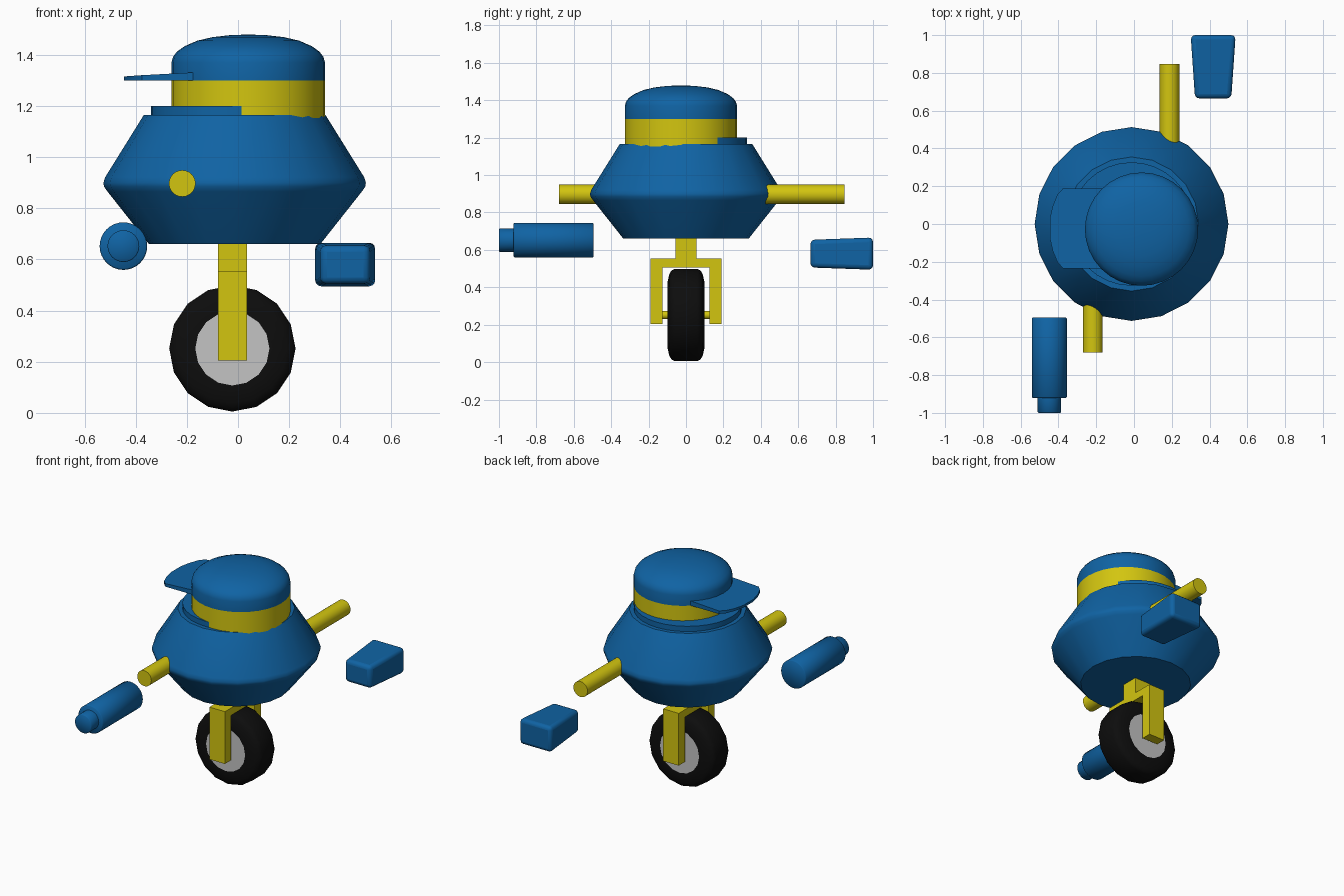
import bpy, bmesh, math
from mathutils import Matrix, Vector

if "Cube" in bpy.data.objects:
    bpy.data.objects.remove(bpy.data.objects["Cube"])


def material(name, rgb):
    m = bpy.data.materials.new(name)
    m.diffuse_color = (*rgb, 1)
    m.use_nodes = True
    m.node_tree.nodes["Principled BSDF"].inputs["Base Color"].default_value = m.diffuse_color
    return m


BLUE = material("blue paint", (0.005, 0.125, 0.37))
YELLOW = material("yellow paint", (0.65, 0.56, 0.005))
BLACK = material("black rubber", (0.004, 0.004, 0.004))
GREY = material("light grey metal", (0.55, 0.55, 0.55))
ALONG_Y = Matrix.Rotation(-math.pi / 2, 4, 'X')   # turns a z axis into +y


def finish(name, bm, mats, rule=None, angle=30):
    bmesh.ops.recalc_face_normals(bm, faces=bm.faces)
    if rule:
        for f in bm.faces:
            f.material_index = rule(f)
    me = bpy.data.meshes.new(name)
    bm.to_mesh(me)
    bm.free()
    ob = bpy.data.objects.new(name, me)
    bpy.context.collection.objects.link(ob)
    for m in mats:
        me.materials.append(m)
    bpy.ops.object.select_all(action='DESELECT')
    ob.select_set(True)
    bpy.context.view_layer.objects.active = ob
    bpy.ops.object.shade_smooth_by_angle(angle=math.radians(angle))
    return ob


def lathe(name, profile, centre, sides, mats, rule=None, axis=None, angle=30):
    """Turn (radius, height) points around an axis; end rings are capped."""
    bm = bmesh.new()
    rings = []
    for r, h in profile:
        rings.append([bm.verts.new((r * math.cos(2 * math.pi * i / sides),
                                    r * math.sin(2 * math.pi * i / sides), h))
                      for i in range(sides)])
    for a, b in zip(rings, rings[1:]):
        for i in range(sides):
            j = (i + 1) % sides
            bm.faces.new((a[i], a[j], b[j], b[i]))
    bm.faces.new(rings[0])
    bm.faces.new(rings[-1])
    place = Matrix.Translation(centre) @ (axis or Matrix())
    bmesh.ops.transform(bm, matrix=place, verts=bm.verts)
    return finish(name, bm, mats, rule, angle)


def loft(name, lower, upper, mat):
    """Join two matching outlines into a closed solid."""
    bm = bmesh.new()
    a = [bm.verts.new(p) for p in lower]
    b = [bm.verts.new(p) for p in upper]
    bm.faces.new(a)
    bm.faces.new(b)
    for i in range(len(a)):
        j = (i + 1) % len(a)
        bm.faces.new((a[i], a[j], b[j], b[i]))
    return finish(name, bm, [mat])


# Body: double cone with a softened waist, and a collar on top
lathe("body", [(0.335, 0.66), (0.497, 0.865), (0.511, 0.885), (0.513, 0.9),
               (0.506, 0.922), (0.355, 1.165)], (-0.013, 0, 0), 20, [BLUE])
lathe("collar", [(0.327, 1.15), (0.327, 1.2)], (-0.013, 0, 0), 32, [BLUE])

# Head: yellow band below, blue domed cap above
lathe("head", [(0.3, 1.1), (0.3, 1.3), (0.3, 1.37), (0.294, 1.392), (0.279, 1.412),
               (0.25, 1.433), (0.2, 1.455), (0.14, 1.469), (0.07, 1.477), (0.01, 1.479)],
      (0.04, -0.027, 0), 32, [BLUE, YELLOW],
      lambda f: 1 if f.calc_center_median().z < 1.3 else 0)

# Cap brim: flat underside, top rising toward the head
half = [(-0.1, 0.212), (-0.375, 0.212), (-0.405, 0.18), (-0.43, 0.12), (-0.446, 0.05)]
outline = half + [(x, -y) for x, y in reversed(half)]
loft("cap_brim", [(x, y - 0.023, 1.3) for x, y in outline],
     [(x, y - 0.023, 1.335 + 0.07 * min(0, x + 0.165)) for x, y in outline], BLUE)

# Arms: one reaching forward, one reaching back
for name, x, y0, y1 in (("front_arm", -0.218, -0.68, -0.3), ("back_arm", 0.188, 0.3, 0.848)):
    lathe(name, [(0.052, y0), (0.052, y1)], (x, 0, 0.897), 24, [YELLOW], axis=ALONG_Y)

# Blaster hand: barrel with a narrower muzzle
lathe("blaster_barrel", [(0.087, -0.922), (0.093, -0.916), (0.093, -0.5), (0.088, -0.495)],
      (-0.448, 0, 0.652), 32, [BLUE], axis=ALONG_Y, angle=50)
lathe("blaster_muzzle", [(0.058, -1.0), (0.062, -0.996), (0.062, -0.915)],
      (-0.448, 0, 0.652), 32, [BLUE], axis=ALONG_Y, angle=50)


# Block hand: rounded box, larger at the far end
def rectangle(y, cx, cz, hx, hz):
    return [(cx + sx * hx, y, cz + sz * hz) for sx, sz in ((-1, -1), (1, -1), (1, 1), (-1, 1))]


hand = loft("block_hand", rectangle(0.665, 0.419, 0.58, 0.096, 0.074),
            rectangle(1.0, 0.419, 0.58, 0.119, 0.086), BLUE)
bevel = hand.modifiers.new("rounded edges", 'BEVEL')
bevel.width = 0.024
bevel.segments = 3

# Fork: stem, bridge and two legs as one extruded outline
half = [(0.055, 0.68), (0.055, 0.555), (0.19, 0.555), (0.19, 0.205), (0.125, 0.205), (0.125, 0.505)]
outline = half + [(-y, z) for y, z in reversed(half)]
loft("wheel_fork", [(-0.079, y, z) for y, z in outline],
     [(0.036, y, z) for y, z in outline], YELLOW)

# Wheel: rounded tyre with a flat hub on each side, on a thin axle
half = [(0.145, 0.1), (0.17, 0.1), (0.215, 0.09), (0.238, 0.078), (0.247, 0.06)]
WHEEL = (-0.022, 0, 0.252)
lathe("wheel", [(r, -y) for r, y in half] + half[::-1], WHEEL, 16, [BLACK, GREY],
      lambda f: 1 if len(f.verts) > 4 else 0, axis=ALONG_Y, angle=40)
lathe("axle", [(0.022, -0.13), (0.022, 0.13)], WHEEL, 16, [YELLOW], axis=ALONG_Y)
